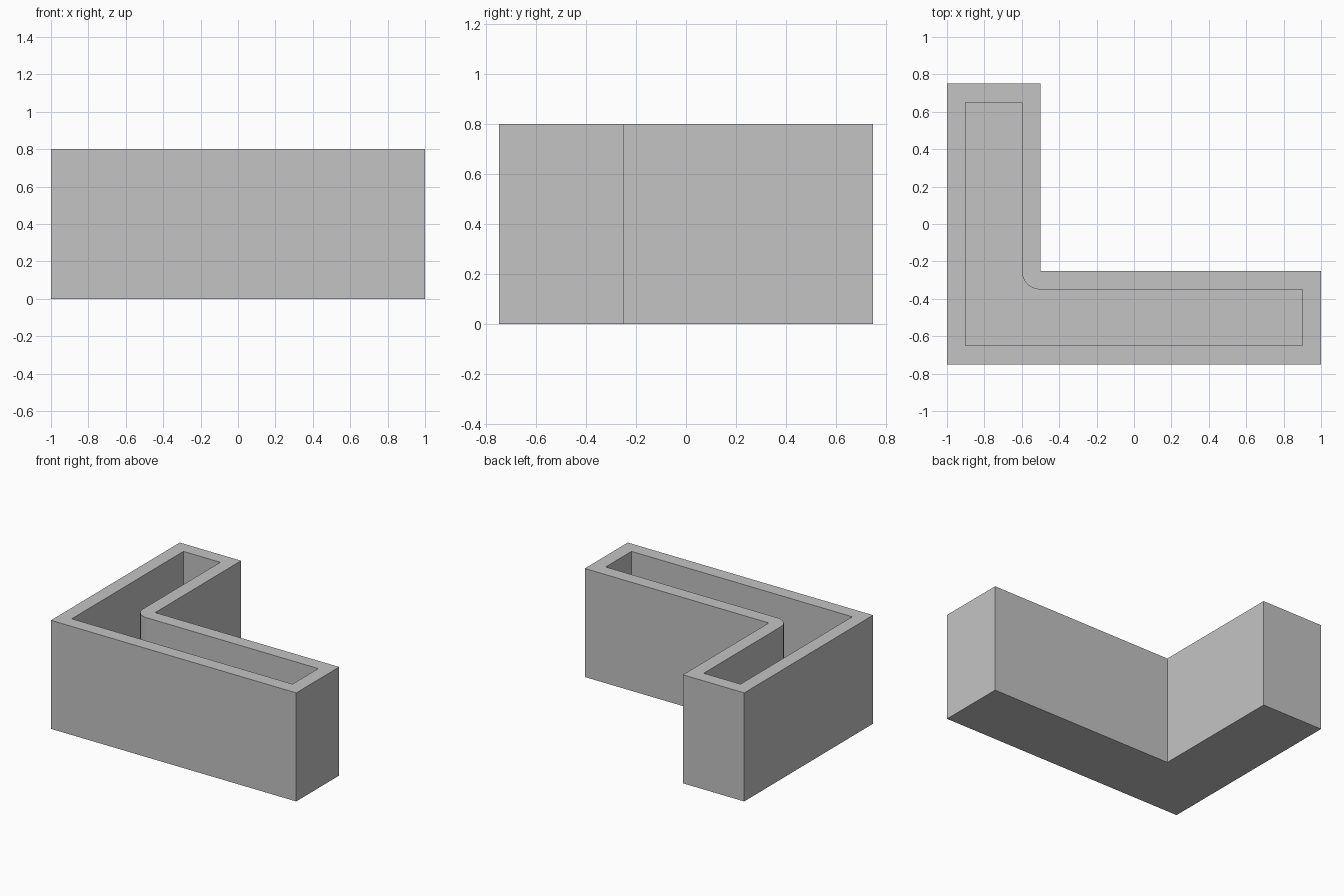
import bpy
import bmesh
import math

HEIGHT = 0.8
WALL = 0.1

cube = bpy.data.objects.get("Cube")
if cube:
    bpy.data.objects.remove(cube, do_unlink=True)

# Single grey material
grey = bpy.data.materials.new("plain_grey")
grey.use_nodes = True
colour = (0.55, 0.55, 0.55, 1)
grey.diffuse_color = colour
grey.node_tree.nodes["Principled BSDF"].inputs["Base Color"].default_value = colour


def prism(name, outline, bottom, top):
    """Extrude a closed plan outline between two heights."""
    bm = bmesh.new()
    base = bm.faces.new([bm.verts.new((x, y, bottom)) for x, y in outline])
    walls = bmesh.ops.extrude_face_region(bm, geom=[base], use_keep_orig=True)
    moved = [v for v in walls["geom"] if isinstance(v, bmesh.types.BMVert)]
    bmesh.ops.translate(bm, verts=moved, vec=(0, 0, top - bottom))
    bmesh.ops.recalc_face_normals(bm, faces=bm.faces)
    mesh = bpy.data.meshes.new(name)
    bm.to_mesh(mesh)
    bm.free()
    mesh.materials.append(grey)
    obj = bpy.data.objects.new(name, mesh)
    bpy.context.collection.objects.link(obj)
    return obj


# L-shaped outer body
left, right, front, back = -1, 1, -0.75, 0.75
corner_x, corner_y = -0.5, -0.25
outer = [(left, front), (right, front), (right, corner_y),
         (corner_x, corner_y), (corner_x, back), (left, back)]
planter = prism("trough_body", outer, 0, HEIGHT)

# Cavity offset by the wall thickness, rounded around the inside corner
steps = 16
arc = []
for i in range(steps + 1):
    a = -math.pi / 2 * (1 + i / steps)
    arc.append((corner_x + WALL * math.cos(a), corner_y + WALL * math.sin(a)))
inner = [(left + WALL, front + WALL), (right - WALL, front + WALL),
         (right - WALL, corner_y - WALL), *arc,
         (corner_x - WALL, back - WALL), (left + WALL, back - WALL)]
cutter = prism("cavity_cutter", inner, WALL, HEIGHT + WALL)
cutter.hide_render = True

# Hollow the body, leaving a floor
cut = planter.modifiers.new("cavity", "BOOLEAN")
cut.operation = "DIFFERENCE"
cut.solver = "EXACT"
cut.object = cutter
bpy.ops.object.select_all(action="DESELECT")
bpy.context.view_layer.objects.active = planter
planter.select_set(True)
bpy.ops.object.modifier_apply(modifier=cut.name)
bpy.data.objects.remove(cutter, do_unlink=True)
bpy.ops.object.shade_smooth_by_angle(angle=math.radians(30))
